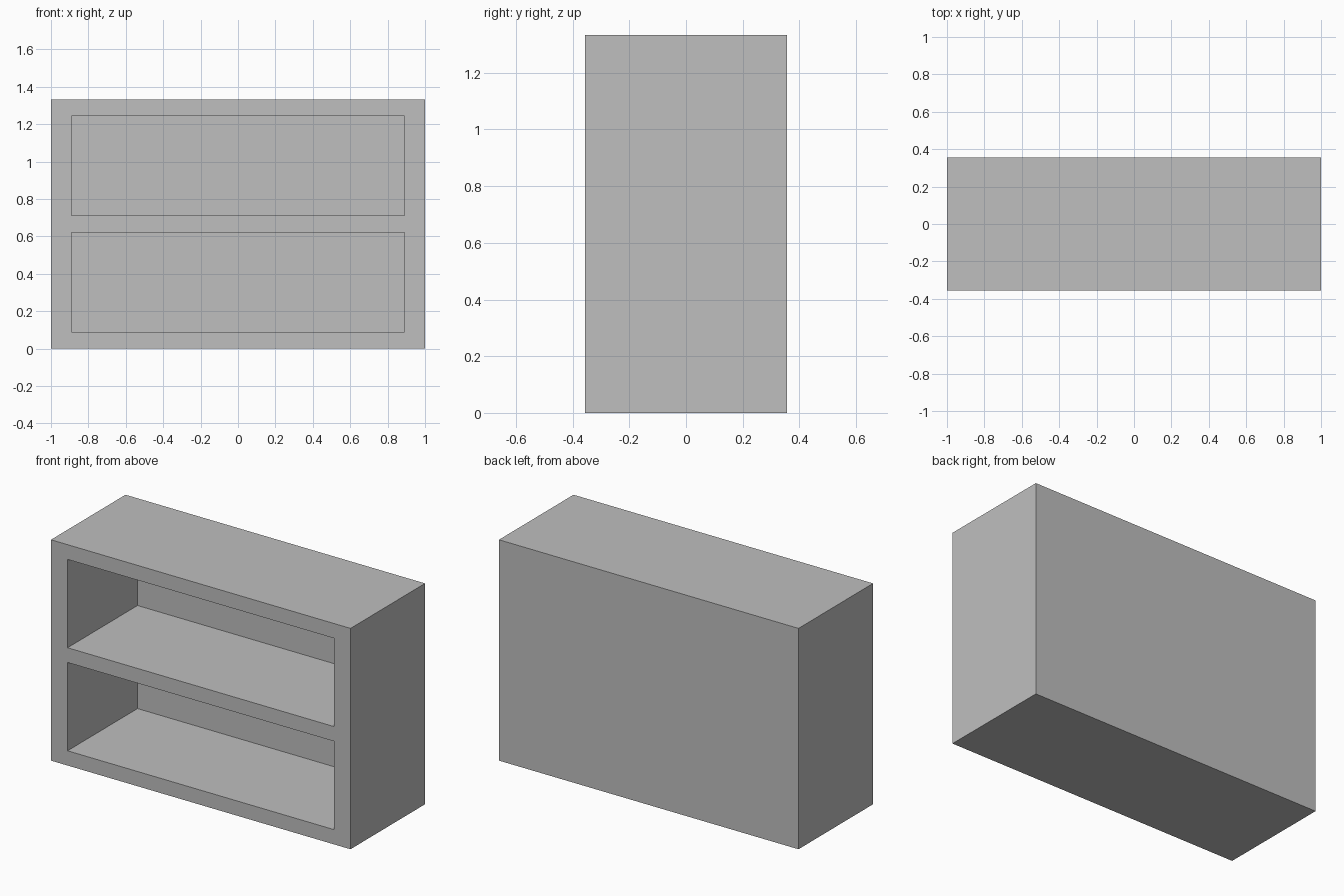
import bpy

# Overall size and panel thicknesses
WIDTH, DEPTH, HEIGHT = 2.0, 0.711, 1.333
SIDE, SHELF, BACK = 0.111, 0.089, 0.044
BAY = (HEIGHT - 3 * SHELF) / 2

if "Cube" in bpy.data.objects:
    bpy.data.objects.remove(bpy.data.objects["Cube"], do_unlink=True)

grey = bpy.data.materials.new("light_grey")
grey.use_nodes = True
colour = (0.52, 0.52, 0.52, 1.0)
grey.diffuse_color = colour
grey.node_tree.nodes["Principled BSDF"].inputs["Base Color"].default_value = colour


def box(name, size, centre):
    bpy.ops.mesh.primitive_cube_add(size=1, location=centre)
    obj = bpy.context.object
    obj.name = name
    obj.scale = size
    bpy.ops.object.transform_apply(location=True, rotation=False, scale=True)
    obj.data.materials.append(grey)
    return obj


# Solid body of the bookcase
bookcase = box("bookcase", (WIDTH, DEPTH, HEIGHT), (0, 0, HEIGHT / 2))

# Two open bays, cut from the front and stopping at the back panel
front = -DEPTH / 2 - 0.1
rear = DEPTH / 2 - BACK
for i in range(2):
    z = SHELF + BAY / 2 + i * (BAY + SHELF)
    cutter = box("bay_cutter", (WIDTH - 2 * SIDE, rear - front, BAY),
                 (0, (front + rear) / 2, z))
    cutter.hide_render = True
    bpy.context.view_layer.objects.active = bookcase
    cut = bookcase.modifiers.new("bay", "BOOLEAN")
    cut.operation = "DIFFERENCE"
    cut.solver = "EXACT"
    cut.object = cutter
    bpy.ops.object.modifier_apply(modifier=cut.name)
    bpy.data.objects.remove(cutter, do_unlink=True)
